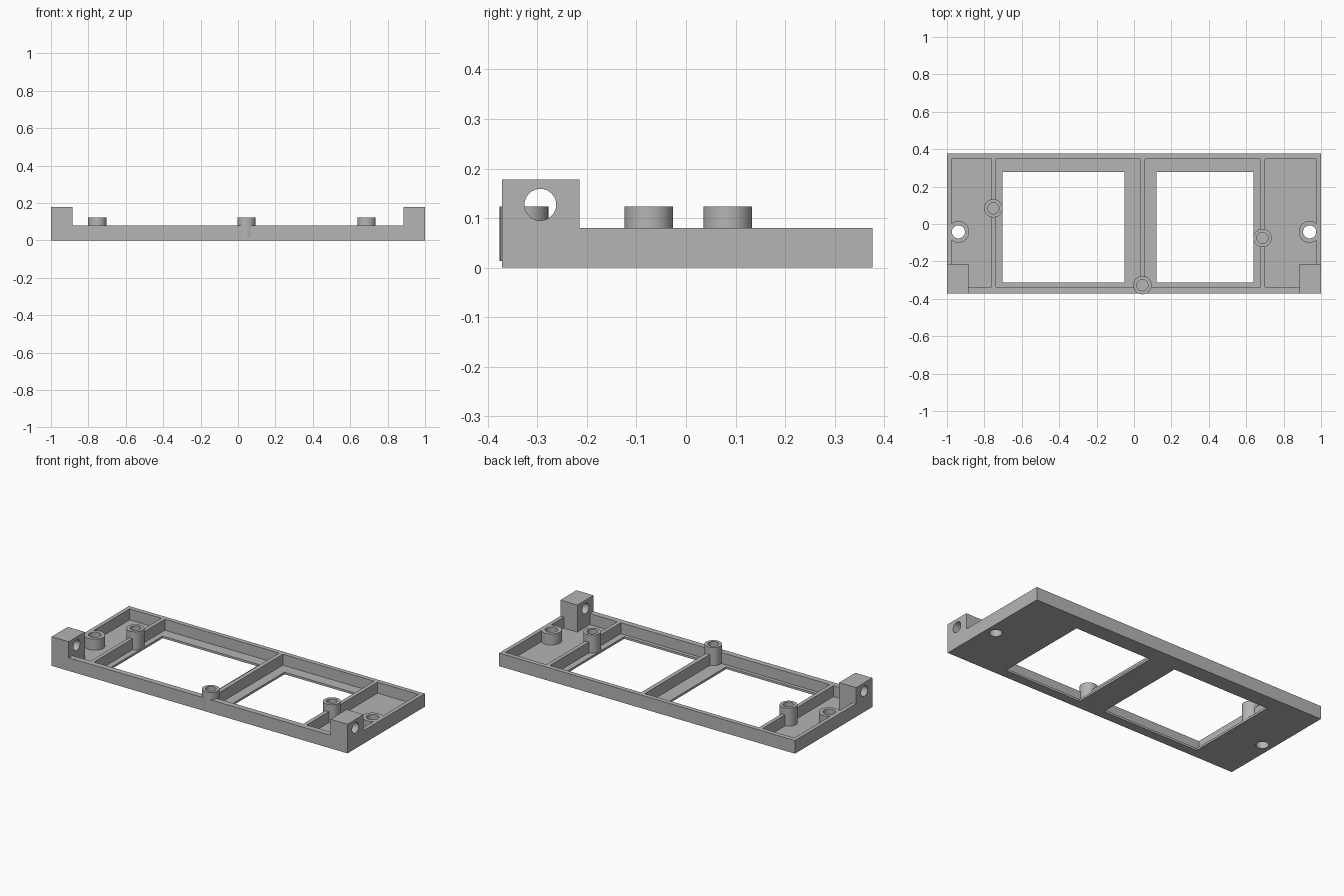
import bpy, math
from mathutils import Vector

if "Cube" in bpy.data.objects:
    bpy.data.objects.remove(bpy.data.objects["Cube"])

grey = bpy.data.materials.new("light grey plastic")
grey.use_nodes = True
grey.diffuse_color = (0.46, 0.46, 0.46, 1)
grey.node_tree.nodes["Principled BSDF"].inputs["Base Color"].default_value = grey.diffuse_color

BACK, FRONT = 0.376, -0.371
FLOOR, RIM, POST_TOP, BLOCK_TOP = 0.013, 0.08, 0.123, 0.178


def box(name, x, y, z):
    """Box from three (low, high) spans."""
    spans = (x, y, z)
    bpy.ops.mesh.primitive_cube_add(size=1, location=[sum(s) / 2 for s in spans])
    ob = bpy.context.object
    ob.name = name
    ob.scale = [s[1] - s[0] for s in spans]
    bpy.ops.object.transform_apply(location=True, rotation=True, scale=True)
    return ob


def cylinder(name, x, y, r, z):
    """Upright cylinder over a (low, high) z span."""
    bpy.ops.mesh.primitive_cylinder_add(vertices=48, radius=r, depth=z[1] - z[0],
                                        location=(x, y, sum(z) / 2))
    ob = bpy.context.object
    ob.name = name
    bpy.ops.object.transform_apply(location=True, rotation=True, scale=True)
    return ob


def combine(target, tool, operation="DIFFERENCE"):
    """Apply one boolean and discard the tool."""
    tool.hide_render = True
    mod = target.modifiers.new("cut", "BOOLEAN")
    mod.operation, mod.solver, mod.object = operation, "EXACT", tool
    bpy.context.view_layer.objects.active = target
    bpy.ops.object.modifier_apply(modifier=mod.name)
    bpy.data.objects.remove(tool)


def finish(ob):
    ob.data.materials.clear()
    ob.data.materials.append(grey)
    bpy.ops.object.select_all(action="DESELECT")
    ob.select_set(True)
    bpy.context.view_layer.objects.active = ob
    bpy.ops.object.shade_smooth_by_angle(angle=math.radians(30))


# Tray with four pockets separated by three ribs
tray = box("frame_tray", (-1, 1), (FRONT, BACK), (0, RIM))
for span in ((-0.976, -0.762), (-0.738, 0.034), (0.06, 0.676), (0.70, 0.976)):
    combine(tray, box("pocket", span, (-0.336, 0.348), (FLOOR, 0.2)))

# Two window openings through the floor
for span in ((-0.704, -0.052), (0.12, 0.638)):
    combine(tray, box("opening", span, (-0.314, 0.278), (-0.1, 0.1)))

# Screw bosses at both ends, and pivot blocks on the front corners
for side in (-1, 1):
    bx, by = side * 0.939, -0.042
    combine(tray, cylinder("boss", bx, by, 0.058, (0.006, RIM)), "UNION")
    combine(tray, cylinder("boss_hole", bx, by, 0.035, (-0.1, 0.2)))
    xs = sorted((side * 0.885, side))
    combine(tray, box("block", xs, (FRONT, -0.215), (0, BLOCK_TOP)), "UNION")

# Cross hole through both pivot blocks
pin = cylinder("pin_hole", 0, 0, 0.032, (-1.2, 1.2))
pin.rotation_euler.y = math.pi / 2
pin.location = Vector((0, -0.294, 0.127))
bpy.context.view_layer.update()
combine(tray, pin)

# Hollow posts standing on the ribs and the front wall
posts = {"left_post": (0.687, -0.075), "middle_post": (0.045, -0.327),
         "right_post": (-0.752, 0.084)}
for name, (x, y) in posts.items():
    post = cylinder(name, x, y, 0.049, (FLOOR, POST_TOP))
    for part in (post, tray):
        combine(part, cylinder("bore", x, y, 0.03, (FLOOR, 0.2)))
    finish(post)
finish(tray)
